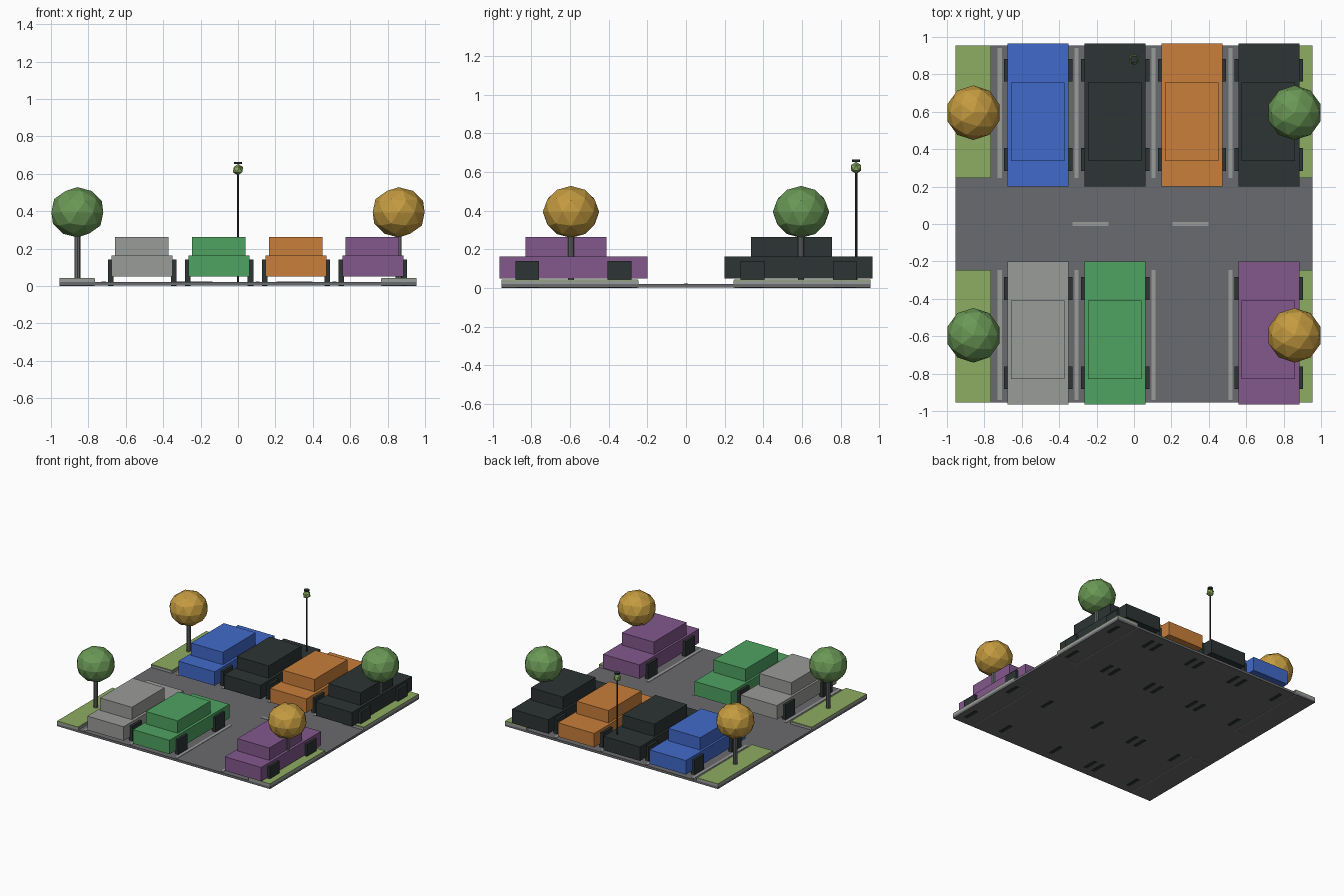
import bpy

cube = bpy.data.objects.get("Cube")
if cube:
    bpy.data.objects.remove(cube, do_unlink=True)


def material(name, r, g, b):
    """Flat material from 0-255 display values, converted to linear."""
    lin = [(c / 255 / 12.92) if c < 11 else ((c / 255 + 0.055) / 1.055) ** 2.4
           for c in (r, g, b)] + [1.0]
    m = bpy.data.materials.new(name)
    m.use_nodes = True
    m.diffuse_color = lin
    m.node_tree.nodes["Principled BSDF"].inputs["Base Color"].default_value = lin
    return m


ASPHALT = material("asphalt grey", 106, 107, 110)
GREY = material("light grey", 154, 156, 153)
DARK = material("charcoal", 45, 52, 52)
GRASS = material("grass green", 141, 173, 98)
LEAF = material("leaf green", 106, 152, 86)
GOLD = material("autumn gold", 196, 155, 64)
BLUE = material("paint blue", 65, 106, 202)
GREEN = material("paint green", 78, 162, 98)
ORANGE = material("paint orange", 200, 126, 58)
PURPLE = material("paint purple", 130, 88, 140)


def finish(name, mat):
    ob = bpy.context.object
    ob.name = name
    ob.data.materials.append(mat)
    return ob


def box(name, mat, x, y, z):
    """Box from (min, max) ranges on each axis."""
    bpy.ops.mesh.primitive_cube_add(size=1, location=[sum(r) / 2 for r in (x, y, z)])
    ob = finish(name, mat)
    ob.scale = [abs(r[1] - r[0]) for r in (x, y, z)]
    return ob


def around(centre, half):
    return (centre - half, centre + half)


def rod(name, mat, sides, radius, x, y, z0, z1):
    bpy.ops.mesh.primitive_cylinder_add(vertices=sides, radius=radius, depth=z1 - z0,
                                        location=(x, y, (z0 + z1) / 2))
    return finish(name, mat)


def ball(name, mat, detail, radius, loc, squash=1.0):
    bpy.ops.mesh.primitive_ico_sphere_add(subdivisions=detail, radius=radius, location=loc)
    ob = finish(name, mat)
    ob.scale.z = squash
    return ob


def car(paint, x, y):
    box("car_body", paint, around(x, 0.163), around(y, 0.383), (0.05, 0.163))
    box("car_cabin", paint, around(x - 0.002, 0.143), around(y - 0.037, 0.21), (0.163, 0.263))
    for sx in (-1, 1):
        for sy in (-1, 1):
            box("car_wheel", DARK, around(x + sx * 0.168, 0.015),
                around(y + sy * 0.239, 0.061), (0, 0.141))


def tree(leaves, x, y):
    rod("tree_trunk", ASPHALT, 8, 0.016, x, y, 0.03, 0.32)
    ball("tree_crown", leaves, 2, 0.146, (x, y, 0.394), 0.92)


# Ground slab
EDGE = 0.954
box("asphalt_slab", ASPHALT, around(0, EDGE), around(0, EDGE), (0.002, 0.021))

# Corner lawns with kerbs, whose inner edges reach through the slab
for sx in (-1, 1):
    for sy in (-1, 1):
        xs, ys = (sx * 0.764, sx * EDGE), (sy * 0.246, sy * EDGE)
        box("kerb", GREY, xs, ys, (0.018, 0.04))
        box("lawn", GRASS, (sx * 0.767, sx * EDGE), (sy * 0.249, sy * EDGE), (0.038, 0.044))
        box("kerb_side_foot", GREY, (sx * 0.764, sx * 0.772), ys, (0, 0.02))
        box("kerb_end_foot", GREY, xs, (sy * 0.246, sy * 0.254), (0, 0.02))

# Bay markings and lane dashes
for sy in (-1, 1):
    for i in range(4):
        box("bay_line", GREY, around(-0.718 + i * 0.411, 0.011),
            (sy * 0.245, sy * 0.94), (0.02, 0.024))
for x in (-0.232, 0.302):
    box("lane_dash", GREY, around(x, 0.096), around(0, 0.011), (0.02, 0.024))

# Two rows of cars, one bay left empty
rows = {0.583: (BLUE, DARK, ORANGE, DARK), -0.583: (GREY, GREEN, None, PURPLE)}
for y, paints in rows.items():
    for i, paint in enumerate(paints):
        if paint:
            car(paint, -0.512 + i * 0.411, y)

# Trees
for sx in (-1, 1):
    for sy in (-1, 1):
        tree(LEAF if sx == sy else GOLD, sx * 0.859, sy * 0.595)

# Lamp post
rod("lamp_pole", DARK, 8, 0.006, 0, 0.88, 0.018, 0.61)
ball("lamp_head", GRASS, 1, 0.031, (0, 0.88, 0.622))
rod("lamp_cap", DARK, 8, 0.021, 0, 0.88, 0.652, 0.664)
